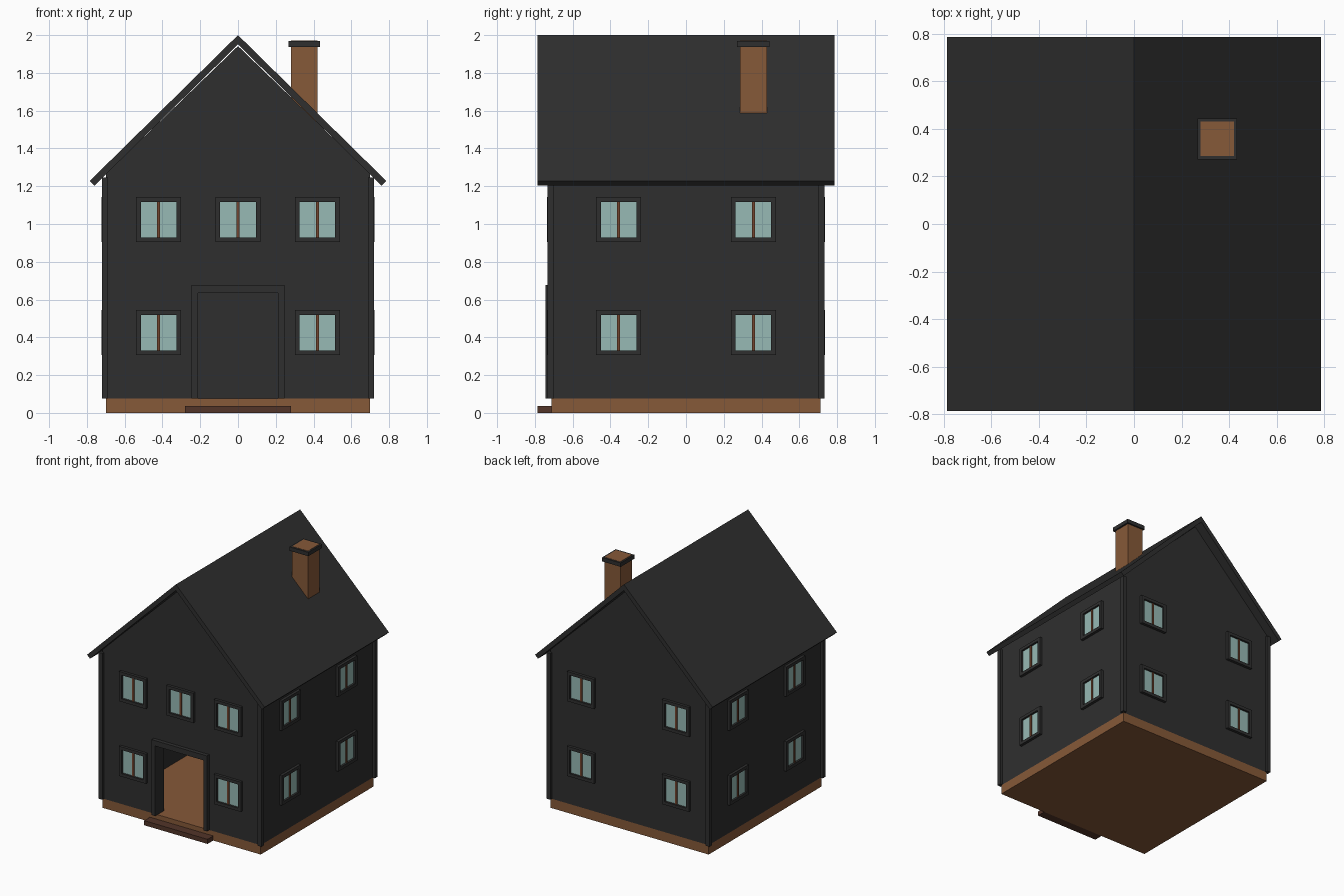
import bpy, bmesh, math
from mathutils import Matrix, Vector

if "Cube" in bpy.data.objects:
    bpy.data.objects.remove(bpy.data.objects["Cube"])


def material(name, rgb):
    m = bpy.data.materials.new(name)
    m.diffuse_color = (*rgb, 1)
    m.use_nodes = True
    m.node_tree.nodes["Principled BSDF"].inputs["Base Color"].default_value = m.diffuse_color
    return m


BLACK = material("charcoal", (0.028, 0.028, 0.028))
BROWN = material("brick_brown", (0.24, 0.10, 0.04))
DARK = material("dark_brown", (0.085, 0.035, 0.022))
BAR = material("bar_brown", (0.17, 0.06, 0.028))
GLASS = material("pale_glass", (0.31, 0.49, 0.46))


def finish(name, bm, mat):
    bmesh.ops.recalc_face_normals(bm, faces=bm.faces)
    me = bpy.data.meshes.new(name)
    bm.to_mesh(me)
    bm.free()
    me.materials.append(mat)
    ob = bpy.data.objects.new(name, me)
    bpy.context.collection.objects.link(ob)
    return ob


def boxes(name, mat, spans, matrix=Matrix()):
    """One object from boxes given as (x0, x1, y0, y1, z0, z1)."""
    bm = bmesh.new()
    for x0, x1, y0, y1, z0, z1 in spans:
        m = (Matrix.Translation(((x0 + x1) / 2, (y0 + y1) / 2, (z0 + z1) / 2))
             @ Matrix.Diagonal((x1 - x0, y1 - y0, z1 - z0, 1)))
        bmesh.ops.create_cube(bm, size=1, matrix=matrix @ m)
    return finish(name, bm, mat)


def prism(name, mat, outline, y0, y1):
    """Extrude an (x, z) outline along y."""
    bm = bmesh.new()
    face = bm.faces.new([bm.verts.new((x, y0, z)) for x, z in outline])
    ext = bmesh.ops.extrude_face_region(bm, geom=[face])
    verts = [v for v in ext["geom"] if isinstance(v, bmesh.types.BMVert)]
    bmesh.ops.translate(bm, verts=verts, vec=(0, y1 - y0, 0))
    return finish(name, bm, mat)


W, D, T, BASE = 0.70, 0.713, 0.08, 0.075   # half width, half depth, wall, base
EAVE, PEAK = 1.265, 1.942
DOOR, DOOR_TOP = 0.213, 0.635

# Foundation and front step
boxes("foundation", BROWN, [(-W, W, -D, D, 0, BASE)])
boxes("front_step", DARK, [(-0.28, 0.28, -0.785, -D, 0, 0.037)])

# Hollow shell: gable walls (front one notched for the doorway), side walls
gable = [(W, BASE), (W, EAVE), (0, PEAK), (-W, EAVE), (-W, BASE)]
notch = [(-DOOR, BASE), (-DOOR, DOOR_TOP), (DOOR, DOOR_TOP), (DOOR, BASE)]
prism("front_wall", BLACK, gable + notch, -D, -D + T)
prism("back_wall", BLACK, gable, D - T, D)
for s, side in ((-1, "left"), (1, "right")):
    xs = sorted((s * W, s * (W - T)))
    boxes(side + "_wall", BLACK, [(*xs, -D + T, D - T, BASE, EAVE)])

# Corner posts
boxes("corner_posts", BLACK, [
    (*sorted((sx * 0.687, sx * 0.72)), *sorted((sy * 0.70, sy * 0.733)), BASE, 1.245)
    for sx in (-1, 1) for sy in (-1, 1)])

# Roof: one chevron profile along the depth
prism("roof", BLACK, [(0, 2.0), (0.785, 1.228), (0.76, 1.203), (0, 1.951),
                      (-0.76, 1.203), (-0.785, 1.228)], -0.785, 0.785)

# Chimney and its cap
boxes("chimney", BROWN, [(0.28, 0.42, 0.285, 0.43, 1.5, 1.971)])
boxes("chimney_cap", BLACK, [(0.267, 0.433, 0.27, 0.443, 1.938, 1.969)])

# Door frame
prism("door_frame", BLACK,
      [(-0.245, BASE), (-0.245, 0.678), (0.245, 0.678), (0.245, BASE)] + notch[::-1],
      -D - 0.03, -D + 0.01)


# Windows: frame ring, glass plate and centre bar, turned to face each wall
def windows(side, angle, dist, centres):
    turn = Matrix.Rotation(angle, 4, 'Z')
    frame, glass, bar = [], [], []
    o, i = 0.119, 0.094
    f = -dist
    for x, z in centres:
        frame += [(x - o, x + o, f - 0.022, f, z + i, z + o),
                  (x - o, x + o, f - 0.022, f, z - o, z - i),
                  (x - o, x - i, f - 0.022, f, z - i, z + i),
                  (x + i, x + o, f - 0.022, f, z - i, z + i)]
        glass.append((x - i, x + i, f - 0.006, f, z - i, z + i))
        bar.append((x - 0.008, x + 0.008, f - 0.014, f, z - i, z + i))
    boxes(side + "_window_frames", BLACK, frame, turn)
    boxes(side + "_window_glass", GLASS, glass, turn)
    boxes(side + "_window_bars", BAR, bar, turn)


LOW, HIGH = 0.425, 1.023
grid = lambda x: [(s * x, z) for s in (-1, 1) for z in (LOW, HIGH)]
windows("front", 0, D, grid(0.42) + [(0, HIGH)])
windows("back", math.pi, D, grid(0.42))
windows("right", math.pi / 2, W, grid(0.357))
windows("left", -math.pi / 2, W, grid(0.357))
